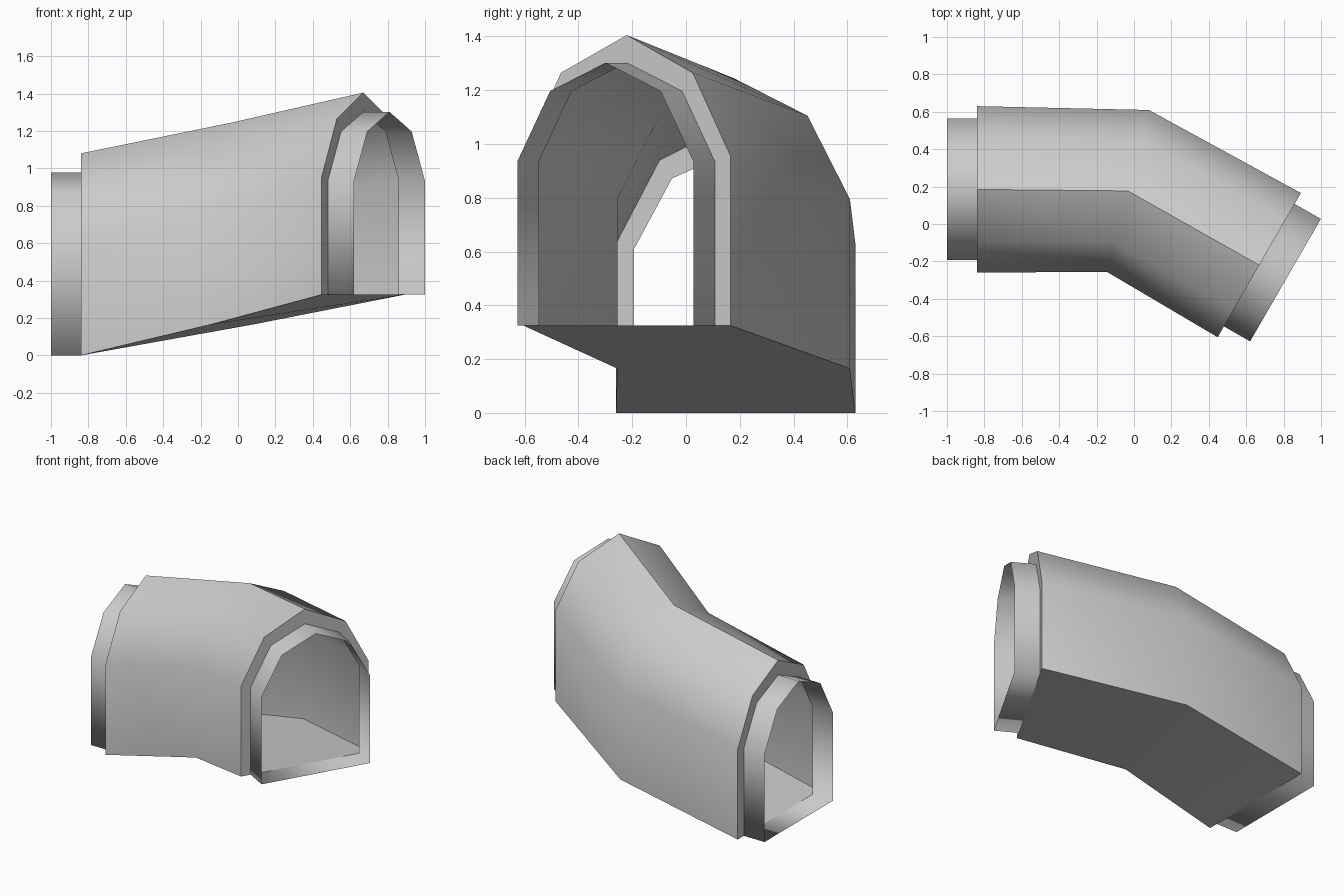
import bpy, bmesh, math
from mathutils import Vector

if "Cube" in bpy.data.objects:
    bpy.data.objects.remove(bpy.data.objects["Cube"], do_unlink=True)

grey = bpy.data.materials.new("light_grey")
grey.use_nodes = True
colour = (0.6, 0.6, 0.6, 1)
grey.diffuse_color = colour
grey.node_tree.nodes["Principled BSDF"].inputs["Base Color"].default_value = colour

# Half arches as (offset, height), from base to crown
SHELL = [(0.445, 0), (0.445, 0.63), (0.283, 0.94), (0, 1.08)]
LIP = [(0.378, 0), (0.378, 0.61), (0.237, 0.872), (0, 0.977)]

# Stations: centre of the floor and the sideways direction of the arch
STRAIGHT = Vector((0, 1, 0))
TURNED = Vector((0.5, 0.866, 0))
MITRE = Vector((0.253, 0.972, 0))
left_tip = (Vector((-1, 0.185, 0)), STRAIGHT)
left_end = (Vector((-0.84, 0.185, 0)), STRAIGHT)
bend = (Vector((-0.033, 0.177, 0.165)), MITRE)
right_end = (Vector((0.67, -0.22, 0.325)), TURNED)
right_tip = (Vector((0.81, -0.3, 0.325)), TURNED)


def ring(bm, half, station):
    """Full arch of vertices, mirrored about the crown."""
    centre, side = station
    arch = half + [(-w, h) for w, h in reversed(half[:-1])]
    return [bm.verts.new(centre + side * w + Vector((0, 0, h))) for w, h in arch]


def bridge(bm, a, b, closed=True):
    n = len(a)
    for i in range(n if closed else n - 1):
        j = (i + 1) % n
        bm.faces.new((a[i], a[j], b[j], b[i]))


def finish(bm, name, angle):
    bmesh.ops.recalc_face_normals(bm, faces=bm.faces)
    mesh = bpy.data.meshes.new(name)
    bm.to_mesh(mesh)
    bm.free()
    mesh.materials.append(grey)
    obj = bpy.data.objects.new(name, mesh)
    bpy.context.collection.objects.link(obj)
    bpy.ops.object.select_all(action='DESELECT')
    obj.select_set(True)
    bpy.context.view_layer.objects.active = obj
    bpy.ops.object.shade_smooth_by_angle(angle=math.radians(angle))


# Main bent, rising tunnel with a rim plate at each end
bm = bmesh.new()
rings = [ring(bm, SHELL, s) for s in (left_end, bend, right_end)]
bridge(bm, rings[0], rings[1])
bridge(bm, rings[1], rings[2])
for outer, station in ((rings[0], left_end), (rings[2], right_end)):
    bridge(bm, outer, ring(bm, LIP, station), closed=False)
finish(bm, "tunnel_shell", 42)

# Narrower open collars, softly shaded all round
for name, a, b in (("right_collar", left_tip, left_end),
                   ("left_collar", right_end, right_tip)):
    bm = bmesh.new()
    bridge(bm, ring(bm, LIP, a), ring(bm, LIP, b))
    finish(bm, name, 100)
